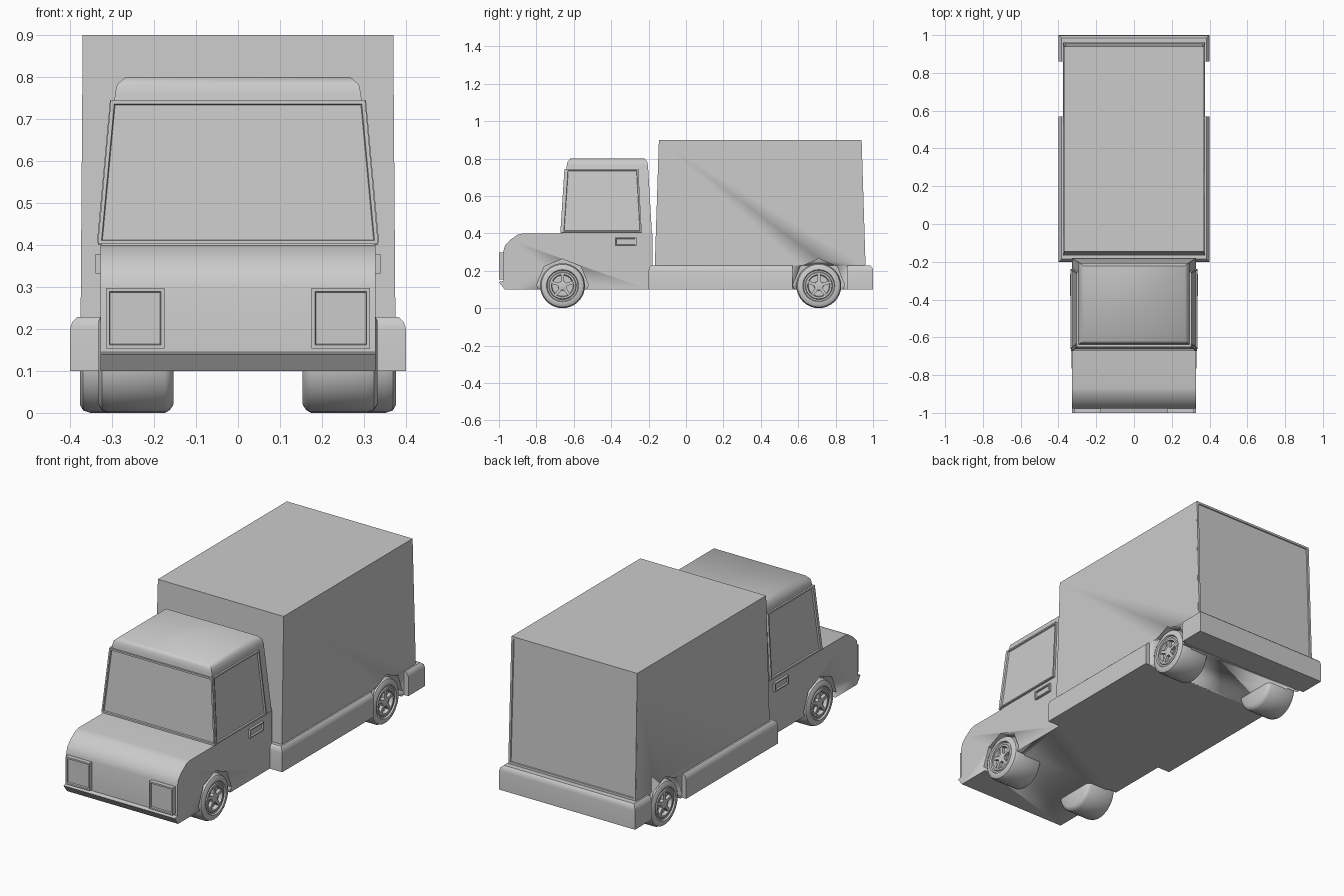
import bpy, bmesh
from math import cos, sin, pi, radians
from mathutils import Vector, Matrix

if "Cube" in bpy.data.objects:
    bpy.data.objects.remove(bpy.data.objects["Cube"])


def finish(name, bm, angle=35):
    bmesh.ops.recalc_face_normals(bm, faces=bm.faces)
    me = bpy.data.meshes.new(name)
    bm.to_mesh(me)
    bm.free()
    ob = bpy.data.objects.new(name, me)
    bpy.context.collection.objects.link(ob)
    bpy.ops.object.select_all(action='DESELECT')
    ob.select_set(True)
    bpy.context.view_layer.objects.active = ob
    bpy.ops.object.shade_smooth_by_angle(angle=radians(angle))
    return ob


def skin(name, rings, angle=35):
    """Join closed rings of points into a capped solid."""
    bm = bmesh.new()
    rows = [[bm.verts.new(p) for p in r] for r in rings]
    n = len(rows[0])
    for a, b in zip(rows, rows[1:]):
        for i in range(n):
            bm.faces.new((a[i], a[(i + 1) % n], b[(i + 1) % n], b[i]))
    bm.faces.new(rows[0])
    bm.faces.new(rows[-1])
    return finish(name, bm, angle)


def tapered_box(name, levels, angle=35):
    """levels: (half width, front y, back y, z)"""
    return skin(name, [[(-x, a, z), (x, a, z), (x, b, z), (-x, b, z)]
                       for x, a, b, z in levels], angle)


def panel(name, corners, raise_by, border, depth):
    """Raised quad frame around a sunken pane; corners anticlockwise from outside."""
    c = [Vector(p) for p in corners]
    n = (c[1] - c[0]).cross(c[3] - c[0]).normalized()
    bm = bmesh.new()
    low = [bm.verts.new(p - n * 0.004) for p in c]
    top = [bm.verts.new(p + n * raise_by) for p in c]
    for i in range(4):
        j = (i + 1) % 4
        bm.faces.new((low[i], low[j], top[j], top[i]))
    bm.faces.new(low[::-1])
    face = bm.faces.new(top)
    bm.normal_update()
    bmesh.ops.inset_region(bm, faces=[face], thickness=border)
    bmesh.ops.inset_region(bm, faces=[face], thickness=0.003, depth=-depth)
    return finish(name, bm, 20)


def side_panel(name, corners, *args):
    for s, label in ((1, "right"), (-1, "left")):
        pts = [(x * s, y, z) for x, y, z in corners]
        panel(f"{name}_{label}", pts if s > 0 else pts[::-1], *args)


# Cab: lower body with hood, extruded from its side profile
profile = [(-.97, .1), (-1, .14), (-.977, .145), (-.977, .3), (-.968, .335),
           (-.94, .365), (-.9, .393), (-.87, .4), (-.18, .4), (-.18, .23), (-.2, .1)]
cab_body = skin("cab_body", [[(x, y, z) for y, z in profile] for x in (-.327, .327)], 40)

# Cab: upper part and rounded roof
tapered_box("cab_top", [(.326, -.66, -.182, .395), (.293, -.638, -.203, .76),
                        (.288, -.634, -.207, .782), (.268, -.618, -.222, .8)], 50)

# Windows, lamps and handles
panel("windshield", [(-.334, -.661, .402), (.334, -.661, .402),
                     (.303, -.639, .744), (-.303, -.639, .744)], .011, .012, .009)
side_panel("side_window", [(.326, -.661, .405), (.326, -.237, .405),
                           (.295, -.255, .744), (.295, -.639, .744)], .010, .011, .008)
side_panel("door_handle", [(.327, -.38, .332), (.327, -.265, .332),
                           (.327, -.265, .378), (.327, -.38, .378)], .012, .009, .008)
side_panel("headlight", [(.175, -.977, .153), (.315, -.977, .153),
                         (.315, -.977, .298), (.175, -.977, .298)], .023, .012, .008)

# Load bed: skirts before and behind the rear wheels with a narrower core
front_skirt = tapered_box("bed_front", [(.4, -.2, .57, .1), (.4, -.2, .57, .2),
                                        (.395, -.197, .57, .217), (.383, -.185, .57, .228)], 40)
rear_skirt = tapered_box("rear_bumper", [(.4, .86, 1, .1), (.4, .86, 1, .2),
                                         (.395, .86, .997, .217), (.383, .86, .985, .228)], 40)
bed_core = tapered_box("bed_core", [(.375, .56, .87, .1), (.375, .56, .87, .229)])

# Cargo box with rear door
cargo_box = tapered_box("cargo_box", [(.375, -.167, .955, .224), (.37, -.145, .934, .9)])
panel("rear_door", [(.374, .955, .23), (-.374, .955, .23),
                    (-.37, .934, .9), (.37, .934, .9)], .005, .016, .005)

# Wheel arch cutters: eight sided, one per wheel
WHEELS = [(-.66, .332, .178), (.71, .377, .178)]   # y, outer x, width
bm = bmesh.new()
for y, x, w in WHEELS:
    for s in (1, -1):
        ring = [[bm.verts.new((s * cx, y + .138 * sin(k * pi / 4), .125 + .138 * cos(k * pi / 4)))
                 for k in range(8)] for cx in (x - .06, .45)]
        for i in range(8):
            j = (i + 1) % 8
            bm.faces.new((ring[0][i], ring[0][j], ring[1][j], ring[1][i]))
        bm.faces.new(ring[0])
        bm.faces.new(ring[1])
cutter = finish("wheel_arch_cutter", bm)
cutter.hide_render = True
cutter.hide_set(True)
for ob in (cab_body, bed_core, cargo_box):
    mod = ob.modifiers.new("arches", 'BOOLEAN')
    mod.operation = 'DIFFERENCE'
    mod.solver = 'EXACT'
    mod.object = cutter


# Wheels: turned tyre and rim, with five spokes
def wheel(name, x, y, w, s):
    outline = [(-w, .03), (-w, .1), (-w + .008, .113), (-w + .02, .12), (-.025, .12),
               (-.008, .114), (0, .1), (0, .086), (-.008, .082), (-.008, .074),
               (-.003, .07), (-.003, .06), (-.022, .056), (-.022, .025),
               (-.006, .024), (-.004, .012)]
    n = 32
    place = lambda u, a, b: (s * (x + u), y + a, .122 + b)
    skin(name, [[place(u, r * cos(2 * pi * k / n), r * sin(2 * pi * k / n))
                 for k in range(n)] for u, r in outline], 40)
    bm = bmesh.new()
    for k in range(5):
        turn = Matrix.Rotation(2 * pi * k / 5 + pi / 2, 4, 'X')
        box = bmesh.ops.create_cube(bm, size=1)["verts"]
        for v in box:
            p = turn @ Vector((v.co.x * .018 - .015, .041 + v.co.y * .04, v.co.z * .016))
            v.co = place(*p)
    finish(name + "_spokes", bm)


for (y, x, w), end in zip(WHEELS, ("front", "rear")):
    for s, side in ((1, "right"), (-1, "left")):
        wheel(f"{end}_wheel_{side}", x, y, w, s)

# Stand the tyres exactly on the ground
for ob in bpy.context.collection.objects:
    if "_wheel_" in ob.name:
        ob.location.z = -.002
